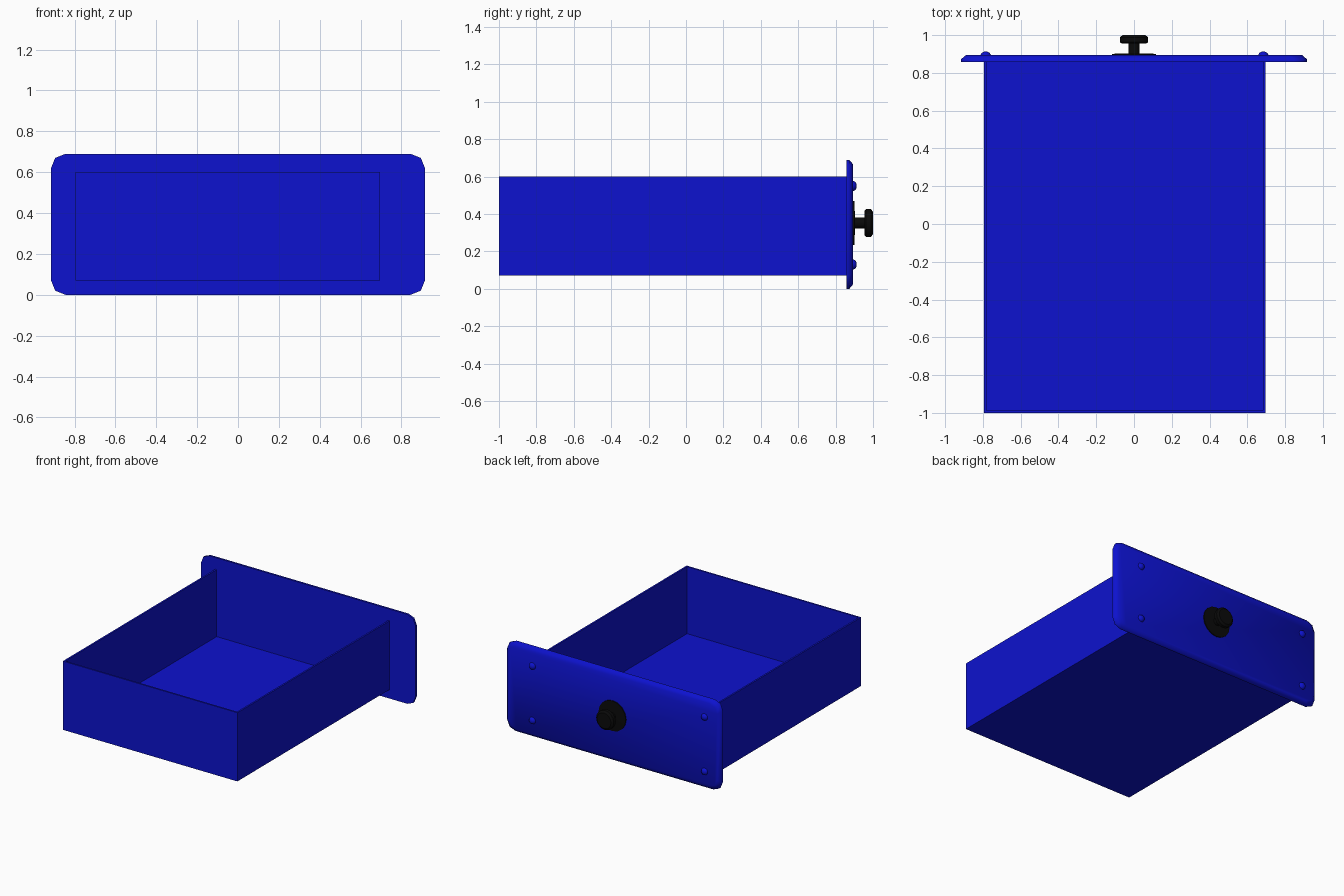
import bpy, bmesh
from math import cos, sin, pi, radians

if "Cube" in bpy.data.objects:
    bpy.data.objects.remove(bpy.data.objects["Cube"])


def material(name, color):
    m = bpy.data.materials.new(name)
    m.diffuse_color = color
    m.use_nodes = True
    m.node_tree.nodes["Principled BSDF"].inputs["Base Color"].default_value = m.diffuse_color
    return m


BLUE = material("blue_paint", (0.004, 0.006, 0.62, 1))
BLACK = material("black_metal", (0.003, 0.003, 0.003, 1))


def add_object(name, bm, mat, smooth_angle=None):
    bmesh.ops.recalc_face_normals(bm, faces=bm.faces)
    mesh = bpy.data.meshes.new(name)
    bm.to_mesh(mesh)
    bm.free()
    mesh.materials.append(mat)
    ob = bpy.data.objects.new(name, mesh)
    bpy.context.collection.objects.link(ob)
    if smooth_angle:
        bpy.ops.object.select_all(action='DESELECT')
        ob.select_set(True)
        bpy.context.view_layer.objects.active = ob
        bpy.ops.object.shade_smooth_by_angle(angle=radians(smooth_angle))
    return ob


def loft(rings):
    """Skin a stack of equal-length rings and cap both ends."""
    bm = bmesh.new()
    loops = [[bm.verts.new(p) for p in ring] for ring in rings]
    n = len(loops[0])
    for a, b in zip(loops, loops[1:]):
        for i in range(n):
            j = (i + 1) % n
            bm.faces.new((a[i], a[j], b[j], b[i]))
    bm.faces.new(loops[0])
    bm.faces.new(loops[-1])
    return bm


def lathe(profile, cx, cz, sides):
    """Turn (radius, y) points around an axis along y."""
    return loft([[(cx + r * cos(2 * pi * i / sides), y,
                   cz + r * sin(2 * pi * i / sides)) for i in range(sides)]
                 for r, y in profile])


# Tray: thin-walled box, open at the top and where the panel closes it
bm = bmesh.new()
bmesh.ops.create_cube(bm, size=1)
for v in bm.verts:
    v.co.x = 0.695 if v.co.x > 0 else -0.795
    v.co.y = 0.86 if v.co.y > 0 else -1.0
    v.co.z = 0.60 if v.co.z > 0 else 0.07
bm.normal_update()
bmesh.ops.delete(bm, geom=[f for f in bm.faces if f.normal.z > 0.5 or f.normal.y > 0.5],
                 context='FACES_ONLY')
mesh = bpy.data.meshes.new("tray")
bm.to_mesh(mesh)
bm.free()
mesh.materials.append(BLUE)
tray = bpy.data.objects.new("tray", mesh)
bpy.context.collection.objects.link(tray)
wall = tray.modifiers.new("wall", 'SOLIDIFY')
wall.thickness = 0.013
wall.offset = -1
wall.use_even_offset = True

# Panel: clipped-corner plate with a chamfered outer edge
W, H, CZ = 0.915, 0.345, 0.345
corner = [(0.07, 0), (0.02, 0.02), (0, 0.07)]


def outline(y, inset):
    pts = []
    for sx, sz in ((1, 1), (-1, 1), (-1, -1), (1, -1)):
        c = corner if sx * sz > 0 else corner[::-1]
        for dx, dz in c[::-1]:
            pts.append((sx * (W - dx) * (W - inset) / W, y,
                        CZ + sz * (H - dz) * (H - inset) / H))
    return pts


add_object("front_panel", loft([outline(0.857, 0), outline(0.873, 0),
                                outline(0.894, 0.025)]), BLUE, 60)

# Rivets: low domes at the four fixing points
for x, side in ((-0.785, "left"), (0.685, "right")):
    for z, level in ((0.13, "lower"), (0.55, "upper")):
        dome = [(0.027, 0.888), (0.027, 0.896), (0.021, 0.906), (0.009, 0.912)]
        add_object(f"rivet_{level}_{side}", lathe(dome, x, z, 12), BLUE, 60)

# Knob: mounting plate, stem and chamfered head turned in one piece
knob = [(0.117, 0.890), (0.117, 0.901), (0.030, 0.903), (0.030, 0.955),
        (0.065, 0.955), (0.075, 0.963), (0.075, 0.988), (0.060, 1.0)]
add_object("knob", lathe(knob, 0, 0.352, 16), BLACK, 35)
